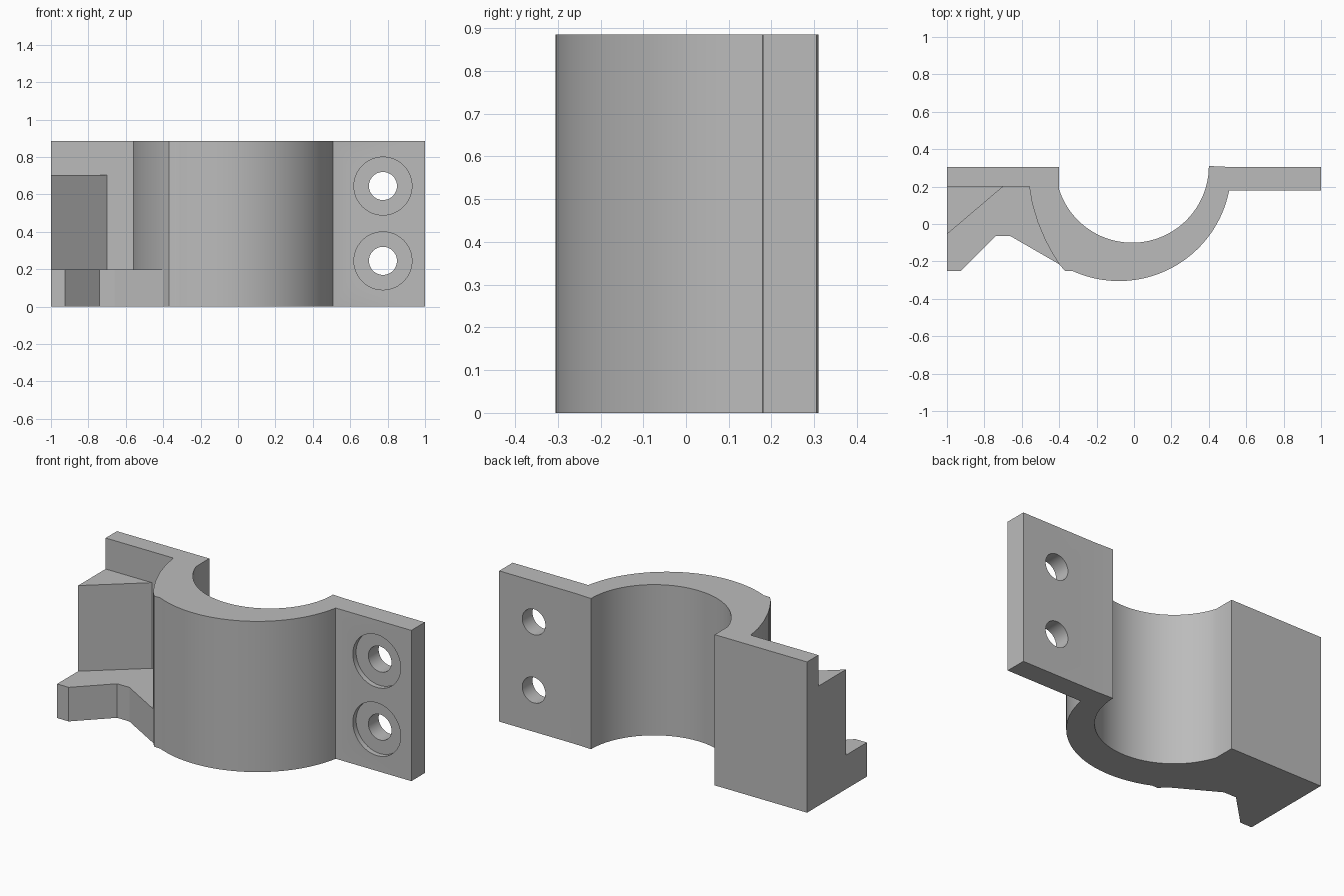
import bpy
import bmesh
from math import cos, sin, radians, pi

cube = bpy.data.objects.get("Cube")
if cube:
    bpy.data.objects.remove(cube, do_unlink=True)

HEIGHT = 0.885
BACK = 0.305

grey = bpy.data.materials.new("plain grey")
grey.use_nodes = True
grey.diffuse_color = (0.5, 0.5, 0.5, 1)
grey.node_tree.nodes["Principled BSDF"].inputs["Base Color"].default_value = (0.5, 0.5, 0.5, 1)


def arc(cx, cy, r, start, end, steps):
    """Points along an arc, angles in degrees."""
    angles = [radians(start + (end - start) * i / steps) for i in range(steps + 1)]
    return [(cx + r * cos(a), cy + r * sin(a)) for a in angles]


def prism(name, outline, z0, z1):
    """Extrude a flat outline upwards from z0 to z1."""
    bm = bmesh.new()
    base = bm.faces.new([bm.verts.new((x, y, z0)) for x, y in outline])
    top = bmesh.ops.extrude_face_region(bm, geom=[base])["geom"]
    verts = [g for g in top if isinstance(g, bmesh.types.BMVert)]
    bmesh.ops.translate(bm, verts=verts, vec=(0, 0, z1 - z0))
    bmesh.ops.recalc_face_normals(bm, faces=bm.faces)
    mesh = bpy.data.meshes.new(name)
    bm.to_mesh(mesh)
    bm.free()
    mesh.materials.append(grey)
    obj = bpy.data.objects.new(name, mesh)
    bpy.context.collection.objects.link(obj)
    return obj


def select_only(obj):
    bpy.ops.object.select_all(action='DESELECT')
    obj.select_set(True)
    bpy.context.view_layer.objects.active = obj


def drill(target, x, z, radius, y0, y1):
    """Cut a round hole along y."""
    bpy.ops.mesh.primitive_cylinder_add(vertices=48, radius=radius, depth=y1 - y0,
                                        location=(x, (y0 + y1) / 2, z),
                                        rotation=(pi / 2, 0, 0))
    cutter = bpy.context.object
    cutter.hide_render = True
    cutter.data.materials.append(grey)
    mod = target.modifiers.new("hole", 'BOOLEAN')
    mod.operation = 'DIFFERENCE'
    mod.solver = 'EXACT'
    mod.object = cutter
    select_only(target)
    bpy.ops.object.modifier_apply(modifier=mod.name)
    bpy.data.objects.remove(cutter, do_unlink=True)


# Clamp body: two flanges joined by a half ring
shoulder = [(-0.56, 0.2), (-0.545, 0.11), (-0.515, 0.01), (-0.475, -0.085),
            (-0.44, -0.15), (-0.4, -0.215)]
outer = arc(-0.08, 0.295, 0.6, 245.4, 348.9, 48)
bore = arc(-0.01, 0.31, 0.41, 0, -162, 48)
body = prism("clamp_body",
             [(-1, BACK), (-1, 0.2)] + shoulder + [(-0.37, -0.25)] + outer
             + [(0.51, 0.18), (1, 0.18), (1, BACK), (0.51, BACK)]
             + bore + [(-0.4, BACK)], 0, HEIGHT)

# Counterbored bolt holes in the left flange
for z in (0.245, 0.645):
    drill(body, 0.775, z, 0.155, 0.1, 0.21)
    drill(body, 0.775, z, 0.075, 0.1, 0.4)

# Notched foot and the triangular rib standing on it
foot = prism("notched_foot",
             [(-1, 0.2), (-1, -0.25), (-0.925, -0.25), (-0.74, -0.065), (-0.66, -0.065)]
             + shoulder[::-1], 0, 0.2)
rib = prism("triangular_rib", [(-1, 0.2), (-1, -0.055), (-0.7, 0.2)], 0.2, 0.703)

for part in (body, foot, rib):
    select_only(part)
    bpy.ops.object.shade_smooth_by_angle(angle=radians(25))
